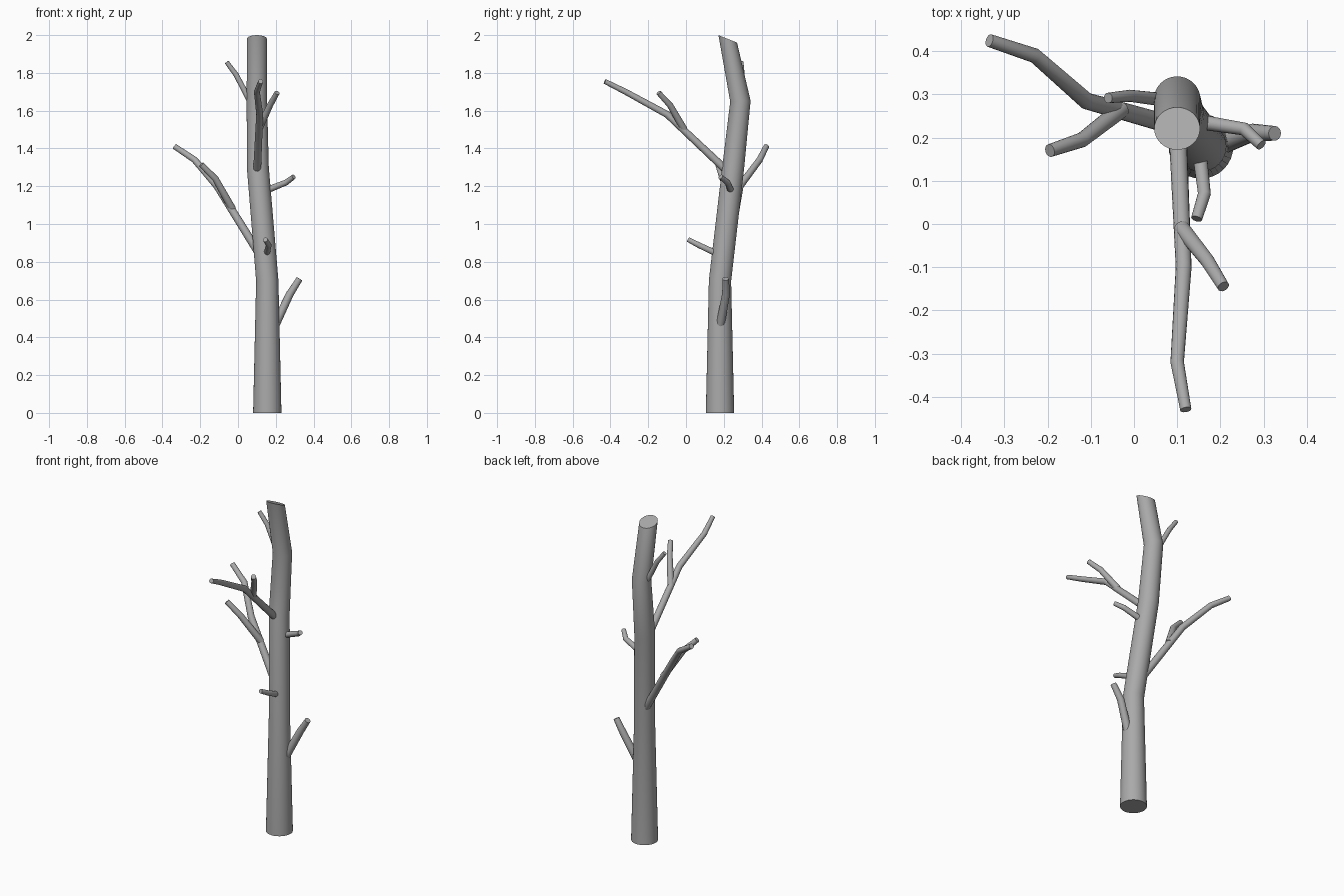
import bpy
import bmesh
from math import cos, sin, tau
from mathutils import Vector, Quaternion

if "Cube" in bpy.data.objects:
    bpy.data.objects.remove(bpy.data.objects["Cube"], do_unlink=True)

# Single bare-wood colour
wood = bpy.data.materials.new("grey_wood")
wood.use_nodes = True
grey = (0.4, 0.4, 0.4, 1)
wood.diffuse_color = grey
wood.node_tree.nodes["Principled BSDF"].inputs["Base Color"].default_value = grey


def limb(name, path, radii, sides=16, end_normal=None):
    """Capped tapering tube swept along a bent path."""
    points = [Vector(p) for p in path]
    last = len(points) - 1
    steps = [(b - a).normalized() for a, b in zip(points, points[1:])]
    normals = [steps[0]]
    normals += [(a + b).normalized() for a, b in zip(steps, steps[1:])]
    normals.append(Vector(end_normal).normalized() if end_normal else steps[-1])
    if len(radii) == 2:
        start, end = radii
        radii = [start + (end - start) * i / last for i in range(last + 1)]

    bm = bmesh.new()
    rings = []
    turn, previous = Quaternion(), Vector((0, 0, 1))
    for point, normal, radius in zip(points, normals, radii):
        turn = previous.rotation_difference(normal) @ turn
        previous = normal
        ring = []
        for k in range(sides):
            angle = tau * k / sides
            offset = Vector((cos(angle), sin(angle), 0)) * radius
            ring.append(bm.verts.new(point + turn @ offset))
        rings.append(ring)
    for low, high in zip(rings, rings[1:]):
        for k in range(sides):
            n = (k + 1) % sides
            bm.faces.new((low[k], low[n], high[n], high[k]))
    bm.faces.new(rings[0][::-1])
    bm.faces.new(rings[-1])

    mesh = bpy.data.meshes.new(name)
    bm.to_mesh(mesh)
    bm.free()
    mesh.materials.append(wood)
    obj = bpy.data.objects.new(name, mesh)
    bpy.context.collection.objects.link(obj)
    bpy.ops.object.select_all(action="DESELECT")
    obj.select_set(True)
    bpy.context.view_layer.objects.active = obj
    bpy.ops.object.shade_smooth_by_angle()
    return obj


# Trunk with a slanted cut at the top
limb("trunk",
     [(.155, .18, 0), (.155, .18, .7), (.105, .25, 1.3), (.1, .288, 1.65), (.1, .221, 1.98)],
     [.075, .059, .058, .054, .053], sides=32, end_normal=(0, .4, 1))

# Long front branch and its fork
limb("front_branch",
     [(.1, .24, 1.26), (.115, -.1, 1.58), (.1, -.32, 1.7), (.12, -.43, 1.755)], (.021, .013))
limb("front_branch_fork",
     [(.11, -.01, 1.5), (.17, -.085, 1.63), (.207, -.145, 1.695)], (.019, .014))

# Long branch on the right side and its fork
limb("right_branch",
     [(.12, .22, .83), (-.11, .285, 1.2), (-.23, .39, 1.34), (-.335, .425, 1.41)], (.022, .015))
limb("right_branch_fork",
     [(-.03, .265, 1.08), (-.12, .195, 1.24), (-.195, .17, 1.315)], (.02, .015))

# Short twigs
limb("upper_right_twig",
     [(.09, .285, 1.6), (-.01, .297, 1.79), (-.06, .292, 1.857)], (.016, .012))
limb("upper_left_twig",
     [(.13, .24, 1.17), (.255, .22, 1.22), (.295, .183, 1.25)], (.018, .013))
limb("lower_left_twig",
     [(.18, .175, .43), (.275, .212, .63), (.326, .21, .71)], (.024, .017))
limb("lower_front_twig",
     [(.15, .18, .835), (.163, .07, .887), (.145, .012, .917)], (.017, .013))
